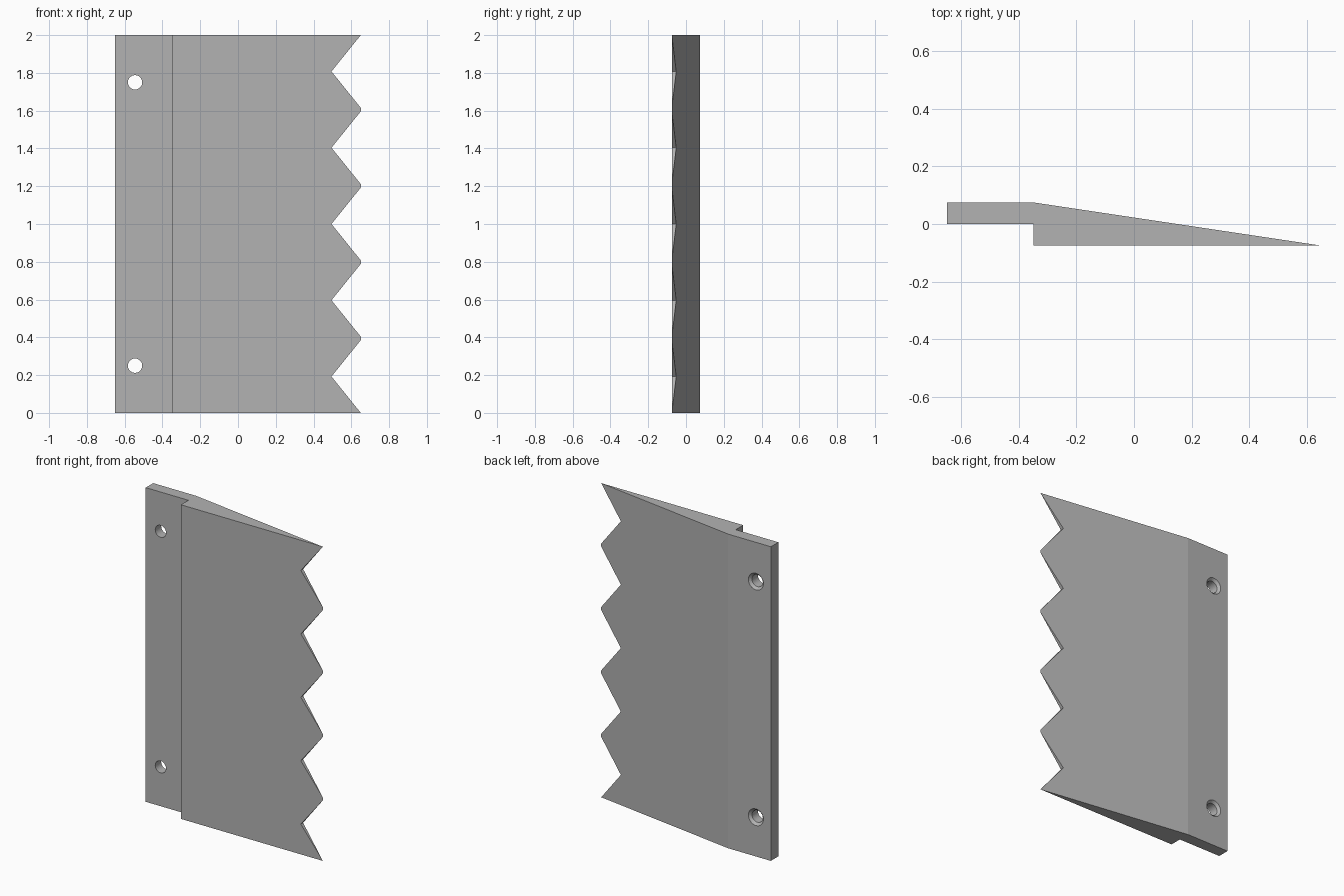
import bpy
import bmesh
from mathutils import Matrix, Vector

cube = bpy.data.objects.get("Cube")
if cube:
    bpy.data.objects.remove(cube, do_unlink=True)

steel = bpy.data.materials.new("plain_grey")
steel.use_nodes = True
GREY = (0.45, 0.45, 0.45, 1)
steel.diffuse_color = GREY
steel.node_tree.nodes["Principled BSDF"].inputs["Base Color"].default_value = GREY


def prism(name, outline, direction):
    """Extrude a flat outline of 3D points along a direction."""
    bm = bmesh.new()
    face = bm.faces.new([bm.verts.new(p) for p in outline])
    top = bmesh.ops.extrude_face_region(bm, geom=[face])["geom"]
    moved = [v for v in top if isinstance(v, bmesh.types.BMVert)]
    bmesh.ops.translate(bm, verts=moved, vec=Vector(direction))
    bmesh.ops.recalc_face_normals(bm, faces=bm.faces)
    return finish(name, bm)


def finish(name, bm):
    mesh = bpy.data.meshes.new(name)
    bm.to_mesh(mesh)
    bm.free()
    mesh.materials.append(steel)
    obj = bpy.data.objects.new(name, mesh)
    bpy.context.collection.objects.link(obj)
    return obj


def cone(name, r_front, r_back, y_front, y_back, z):
    """Round cutter along y at the mounting hole position."""
    bm = bmesh.new()
    place = Matrix.Translation((HOLE_X, (y_front + y_back) / 2, z)) @ Matrix.Rotation(-1.5707963, 4, 'X')
    bmesh.ops.create_cone(bm, cap_ends=True, segments=32, radius1=r_front,
                          radius2=r_back, depth=y_back - y_front, matrix=place)
    return finish(name, bm)


def cut(target, cutter):
    cutter.hide_render = True
    mod = target.modifiers.new(cutter.name, 'BOOLEAN')
    mod.operation = 'DIFFERENCE'
    mod.solver = 'EXACT'
    mod.object = cutter
    bpy.context.view_layer.objects.active = target
    bpy.ops.object.modifier_apply(modifier=mod.name)
    bpy.data.objects.remove(cutter, do_unlink=True)


HALF, STEP, THICK, HEIGHT = 0.65, -0.35, 0.075, 2.0
HOLE_X, HOLE_R, SINK_R = -0.545, 0.038, 0.053

# Wedge blade with a stepped mounting flange
profile = [(-HALF, 0), (STEP, 0), (STEP, -THICK), (HALF, -THICK),
           (STEP, THICK), (-HALF, THICK)]
blade = prism("serrated_blade", [(x, y, 0) for x, y in profile], (0, 0, HEIGHT))

# V notches leave blunt teeth along the thin edge
NOTCHES, ROOT, RISE = 5, 0.495, 0.1925
pitch = (HEIGHT - 2 * RISE) / (NOTCHES - 1)
reach = 1.1
for i in range(NOTCHES):
    z = RISE + i * pitch
    x = ROOT + (HALF - ROOT) * reach
    notch = [(ROOT, -0.3, z), (x, -0.3, z - RISE * reach), (x, -0.3, z + RISE * reach)]
    cut(blade, prism("notch_cutter", notch, (0, 0.6, 0)))

# Two mounting holes, countersunk on the back
for z in (0.25, 1.75):
    cut(blade, cone("hole_cutter", HOLE_R, HOLE_R, -0.1, 0.2, z))
    depth = SINK_R - HOLE_R
    cut(blade, cone("countersink_cutter", HOLE_R - depth, SINK_R + depth,
                    THICK - 2 * depth, THICK + depth, z))

# Keep the plate crisp while the hole walls stay round
bpy.ops.object.select_all(action='DESELECT')
blade.select_set(True)
bpy.context.view_layer.objects.active = blade
bpy.ops.object.shade_smooth_by_angle(angle=0.1)
for face in blade.data.polygons:
    n = face.normal
    face.use_smooth = face.center.x < STEP and abs(n.z) < 0.999 and abs(n.y) < 0.999 and abs(n.x) < 0.9999
